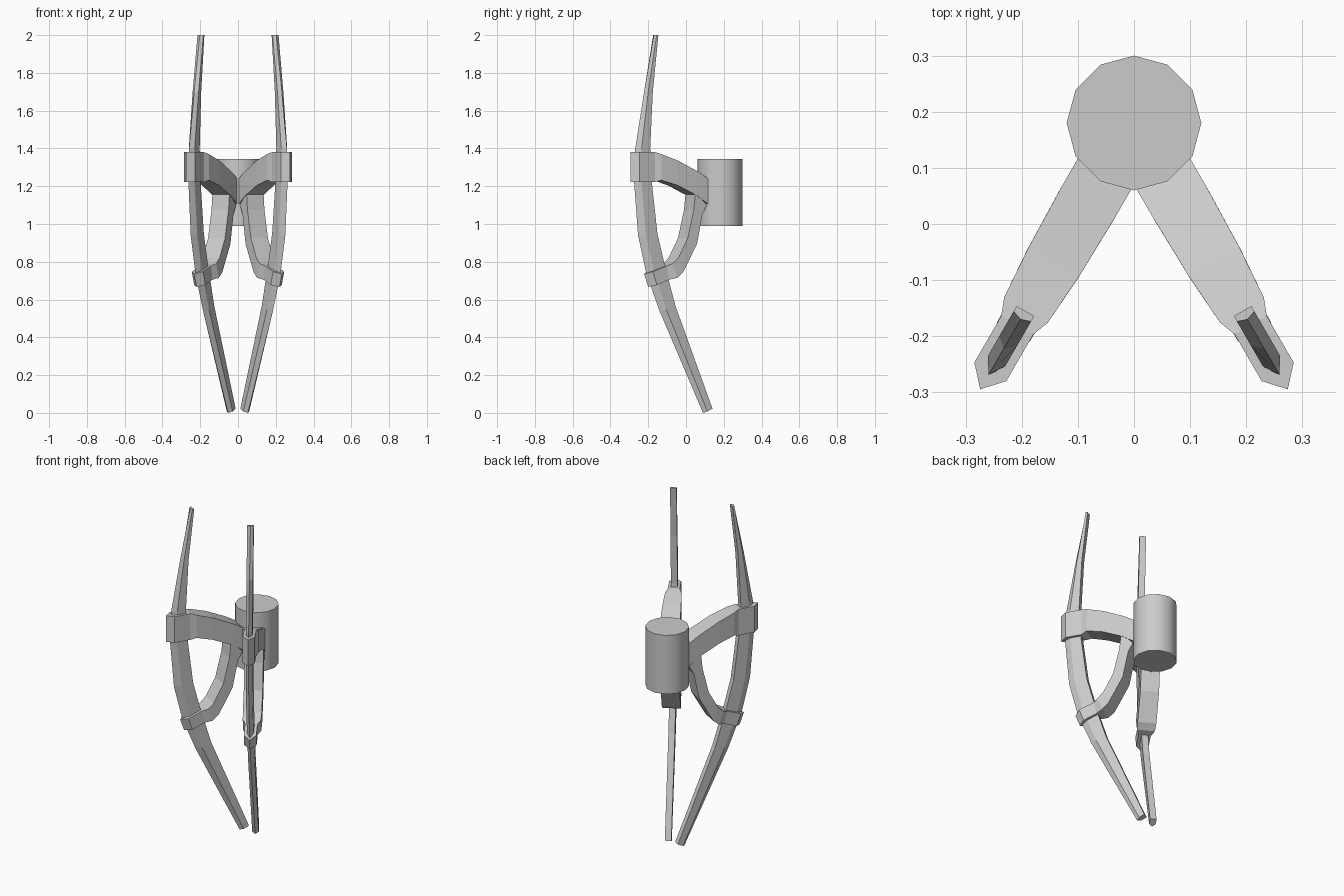
import bpy, bmesh
from math import sin, cos, radians

if "Cube" in bpy.data.objects:
    bpy.data.objects.remove(bpy.data.objects["Cube"])

AXIS_Y = 0.18            # both wings fan out from the drum axis
A = radians(30)


def place(r, t, z, side):
    """Radial distance, sideways offset, height -> world."""
    return (side * (r * sin(A) + t * cos(A)), AXIS_Y - r * cos(A) + t * sin(A), z)


def loft(name, sections, side):
    """Skin a row of equal-sized rings, capping both ends, flat shaded."""
    bm = bmesh.new()
    rings = [[bm.verts.new(place(*p, side)) for p in s] for s in sections]
    n = len(rings[0])
    for a, b in zip(rings, rings[1:]):
        for i in range(n):
            j = (i + 1) % n
            bm.faces.new((a[i], a[j], b[j], b[i]))
    bm.faces.new(rings[0])
    bm.faces.new(rings[-1])
    bmesh.ops.remove_doubles(bm, verts=bm.verts, dist=0.0005)
    bmesh.ops.recalc_face_normals(bm, faces=bm.faces)
    me = bpy.data.meshes.new(name)
    bm.to_mesh(me)
    bm.free()
    bpy.context.collection.objects.link(bpy.data.objects.new(name, me))


def blade_ring(ro, zo, ri, zi, w=0.018):
    """Pentagon: ridged outer edge, flat inner edge."""
    f = 0.35
    rm, zm = ro + (ri - ro) * f, zo + (zi - zo) * f
    return [(ro, 0, zo), (rm, w, zm), (ri, w, zi), (ri, -w, zi), (rm, -w, zm)]


def strap_ring(r1, z1, r2, z2, w):
    """Rectangular strap section between a top and a bottom point."""
    return [(r1, w, z1), (r1, -w, z1), (r2, -w, z2), (r2, w, z2)]


# outer r, z, inner r, z
BLADE = [(.404, 2.0, .387, 2.0), (.464, 1.70, .421, 1.70), (.518, 1.40, .437, 1.40),
         (.525, 1.22, .427, 1.22), (.501, .94, .393, .95), (.450, .735, .345, .77),
         (.370, .54, .282, .565), (.104, 0.0, .056, .022)]
# top r, z, bottom r, z, half width
UPPER = [(.548, 1.38, .548, 1.222, 0), (.512, 1.38, .512, 1.222, .033),
         (.416, 1.38, .416, 1.222, .033), (.385, 1.37, .385, 1.232, .045),
         (.285, 1.335, .29, 1.205, .052), (.16, 1.275, .17, 1.15, .055),
         (.095, 1.235, .095, 1.10, .055)]
LOWER = [(.464, .735, .439, .667, 0), (.430, .748, .405, .677, .034),
         (.345, .778, .33, .705, .034), (.318, .79, .29, .715, .05),
         (.285, .82, .255, .745, .052), (.227, .925, .17, .895, .052),
         (.19, 1.075, .138, 1.05, .052), (.18, 1.17, .11, 1.10, .052)]

for side, label in ((1, "right"), (-1, "left")):
    loft(label + "_blade", [blade_ring(*s) for s in BLADE], side)
    loft(label + "_upper_arm", [strap_ring(*s) for s in UPPER], side)
    loft(label + "_lower_brace", [strap_ring(*s) for s in LOWER], side)

# central drum at the back
bpy.ops.mesh.primitive_cylinder_add(vertices=12, radius=0.12, depth=0.355,
                                    location=(0, AXIS_Y, 1.1675))
drum = bpy.context.object
drum.name = "drum"
bpy.ops.object.shade_smooth_by_angle(angle=radians(40))
